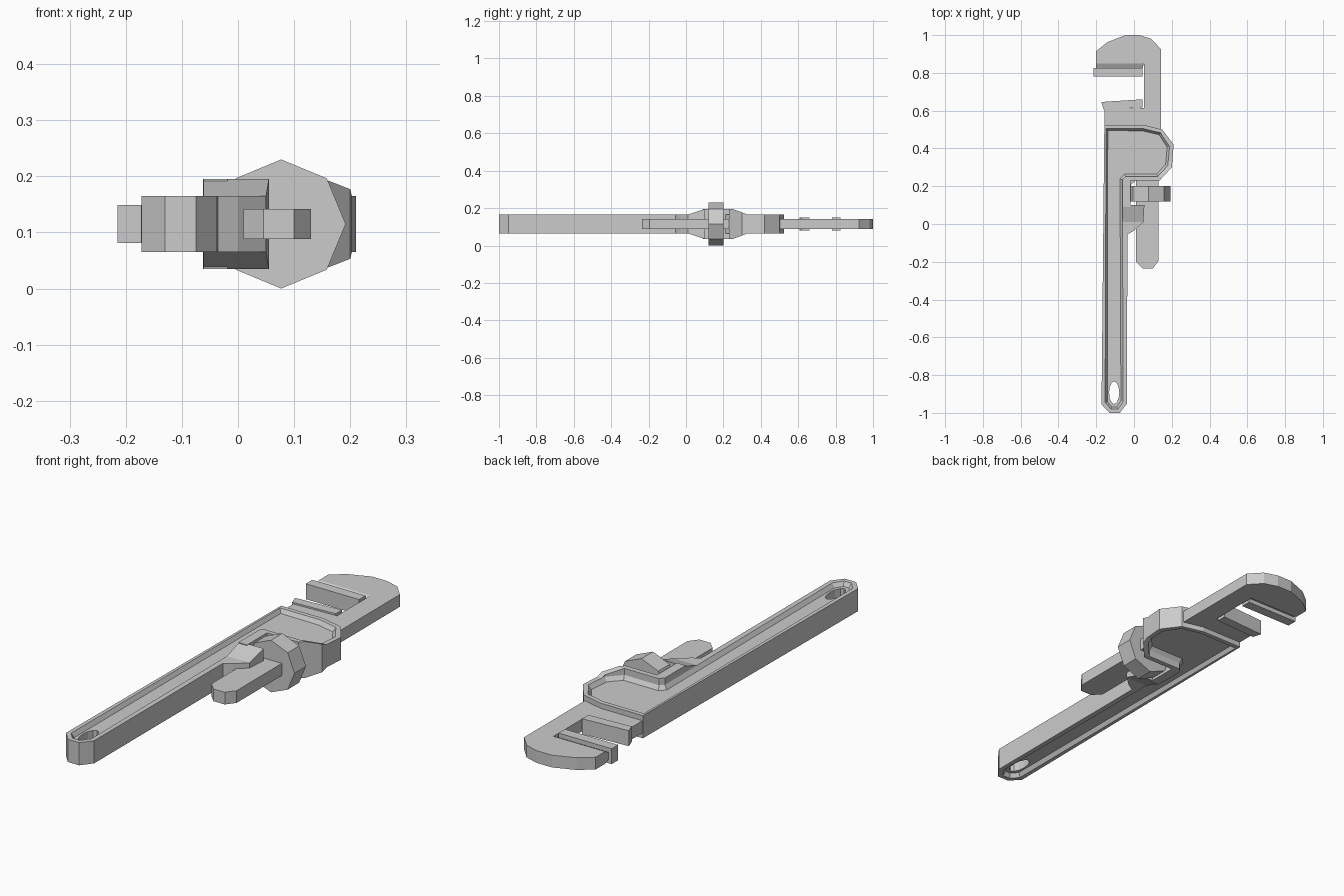
import bpy, bmesh, math

cube = bpy.data.objects.get("Cube")
if cube:
    bpy.data.objects.remove(cube, do_unlink=True)

MID = 0.115   # height of the plane of symmetry

steel = bpy.data.materials.new("grey_steel")
steel.use_nodes = True
GREY = (0.6, 0.6, 0.6, 1)
steel.diffuse_color = GREY
shader = next(n for n in steel.node_tree.nodes if n.type == 'BSDF_PRINCIPLED')
shader.inputs["Base Color"].default_value = GREY


def finish(name, bm):
    bmesh.ops.recalc_face_normals(bm, faces=bm.faces)
    mesh = bpy.data.meshes.new(name)
    bm.to_mesh(mesh)
    bm.free()
    mesh.materials.append(steel)
    ob = bpy.data.objects.new(name, mesh)
    bpy.context.collection.objects.link(ob)
    ob.location.z = MID
    return ob


def slab(name, outline, half):
    """Flat plate from an outline, symmetric about the middle plane."""
    bm = bmesh.new()
    base = bm.faces.new([bm.verts.new((x, y, -half)) for x, y in outline])
    top = bmesh.ops.extrude_face_region(bm, geom=[base])
    verts = [g for g in top["geom"] if isinstance(g, bmesh.types.BMVert)]
    bmesh.ops.translate(bm, verts=verts, vec=(0, 0, 2 * half))
    return finish(name, bm)


def hull(name, points):
    """Convex solid from (x, y, half thickness) points."""
    bm = bmesh.new()
    for x, y, half in points:
        for s in (-1, 1):
            bm.verts.new((x, y, s * half))
    bmesh.ops.convex_hull(bm, input=bm.verts)
    bmesh.ops.dissolve_limit(bm, angle_limit=0.01, verts=bm.verts, edges=bm.edges)
    return finish(name, bm)


def recess_cutter(outline, side):
    """Pocket with sloping walls, open on one side of the body."""
    bm = bmesh.new()
    rim = bm.faces.new([bm.verts.new((x, y, side * 0.05)) for x, y in outline])
    top = bmesh.ops.extrude_face_region(bm, geom=[rim], use_keep_orig=True)
    verts = [g for g in top["geom"] if isinstance(g, bmesh.types.BMVert)]
    bmesh.ops.translate(bm, verts=verts, vec=(0, 0, side * 0.06))
    bmesh.ops.recalc_face_normals(bm, faces=bm.faces)
    floor = min(bm.faces, key=lambda f: side * f.calc_center_median().z)
    bmesh.ops.inset_region(bm, faces=[floor], thickness=0.013, depth=0.018)
    return finish("recess_cutter", bm)


def combine(ob, other, operation):
    mod = ob.modifiers.new(operation.lower(), 'BOOLEAN')
    mod.operation, mod.object, mod.solver = operation, other, 'EXACT'
    bpy.context.view_layer.update()
    result = ob.evaluated_get(bpy.context.evaluated_depsgraph_get())
    mesh = bpy.data.meshes.new_from_object(result)
    ob.modifiers.clear()
    ob.data = mesh
    bpy.data.objects.remove(other, do_unlink=True)


# Handle and housing
handle = slab("handle", [
    (-0.157, 0.525), (0.05, 0.525), (0.15, 0.5), (0.21, 0.42), (0.2, 0.3),
    (0.135, 0.23), (0.01, 0.23), (-0.015, 0.21), (-0.018, 0.1), (0.055, 0.1),
    (0.05, 0.01), (0, -0.035), (-0.035, -0.055), (-0.037, -0.95),
    (-0.075, -1), (-0.13, -1), (-0.172, -0.955)], 0.05)

# Raised collars either side of the nut, and the web joining them
LEFT = -0.065
combine(handle, hull("upper_collar", [
    (LEFT, 0.23, 0.08), (0.135, 0.23, 0.08), (0.154, 0.25, 0.08),
    (LEFT, 0.25, 0.08), (0.2, 0.3, 0.062), (0.203, 0.33, 0.05),
    (LEFT, 0.33, 0.05)]), 'UNION')
combine(handle, hull("lower_collar", [
    (LEFT, 0.1, 0.08), (0.055, 0.1, 0.08), (0.05, 0.01, 0.05),
    (LEFT, 0.01, 0.05)]), 'UNION')
combine(handle, hull("collar_web", [
    (LEFT, 0.09, 0.08), (-0.019, 0.09, 0.08), (-0.019, 0.24, 0.08),
    (LEFT, 0.24, 0.08)]), 'UNION')

# Recesses on both faces
recess = [
    (-0.148, 0.505), (0.05, 0.505), (0.14, 0.483), (0.188, 0.41),
    (0.179, 0.31), (0.125, 0.252), (-0.045, 0.252), (-0.062, 0.235),
    (-0.057, -0.94), (-0.085, -0.98), (-0.122, -0.98), (-0.153, -0.945)]
for side in (-1, 1):
    combine(handle, recess_cutter(recess, side), 'DIFFERENCE')

# Hanging hole
turn = [math.tau * i / 12 for i in range(12)]
combine(handle, slab("hole_cutter", [
    (-0.105 + 0.027 * math.cos(a), -0.893 + 0.06 * math.sin(a))
    for a in turn], 0.1), 'DIFFERENCE')

# Hook jaw with its long shank running through the housing
slab("hook_jaw", [
    (0.143, 0.925), (0.092, 0.98), (0.03, 1), (-0.045, 1), (-0.14, 0.963),
    (-0.2, 0.915), (-0.2, 0.85), (0.052, 0.85), (0.052, 0.45), (0.01, 0.25),
    (0.01, -0.2), (0.045, -0.235), (0.1, -0.235), (0.13, -0.195),
    (0.13, 0.25), (0.143, 0.45)], 0.027)
hull("hook_jaw_neck", [
    (-0.2, 0.85, 0.027), (0.052, 0.85, 0.027),
    (0.045, 0.82, 0.012), (-0.2, 0.82, 0.012)])
slab("upper_teeth", [
    (-0.215, 0.78), (0.045, 0.78), (0.045, 0.825), (-0.215, 0.825)], 0.034)

# Heel jaw
slab("heel_jaw", [
    (-0.155, 0.48), (0.052, 0.48), (0.052, 0.615), (-0.155, 0.607)], 0.027)
slab("lower_teeth", [
    (-0.16, 0.606), (0.045, 0.616), (0.045, 0.66), (-0.173, 0.646)], 0.034)

# Eight-sided adjusting nut
bm = bmesh.new()
bmesh.ops.create_cone(bm, cap_ends=True, segments=8, radius1=0.115,
                      radius2=0.115, depth=0.08)
nut = finish("adjusting_nut", bm)
nut.rotation_euler.x = math.pi / 2
nut.location = (0.077, 0.16, MID)
